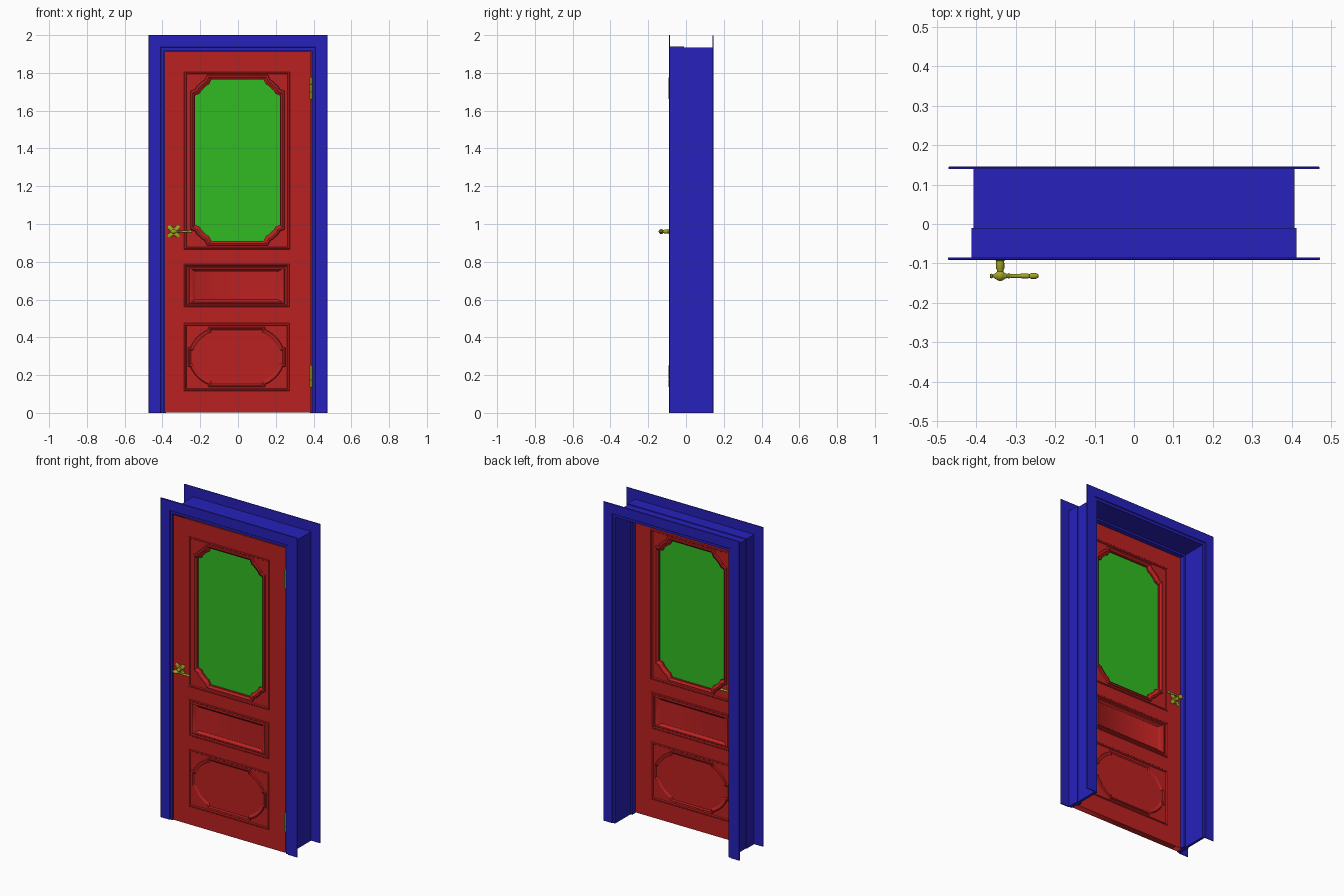
import bpy, bmesh, math
from mathutils import Matrix, Vector

if "Cube" in bpy.data.objects:
    bpy.data.objects.remove(bpy.data.objects["Cube"])

FRONT, BACK = -0.083, -0.043          # door leaf faces
MID = (FRONT + BACK) / 2


def material(name, rgb):
    m = bpy.data.materials.new(name)
    m.diffuse_color = (*rgb, 1)
    m.use_nodes = True
    m.node_tree.nodes["Principled BSDF"].inputs["Base Color"].default_value = m.diffuse_color
    return m


BLUE = material("frame_paint", (0.02, 0.015, 0.5))
RED = material("door_paint", (0.5, 0.015, 0.015))
GREEN = material("glass_green", (0.03, 0.5, 0.015))
BRASS = material("brass", (0.36, 0.38, 0.02))


def add(name, mesh, mat, smooth=None):
    ob = bpy.data.objects.new(name, mesh)
    bpy.context.collection.objects.link(ob)
    mesh.materials.clear()
    mesh.materials.append(mat)
    if smooth:
        bpy.ops.object.select_all(action='DESELECT')
        ob.select_set(True)
        bpy.context.view_layer.objects.active = ob
        bpy.ops.object.shade_smooth_by_angle(angle=math.radians(smooth))
    return ob


def finish(name, bm, mat, smooth=None, recalc=True):
    bmesh.ops.remove_doubles(bm, verts=bm.verts, dist=1e-5)
    if recalc:
        bmesh.ops.recalc_face_normals(bm, faces=bm.faces)
    me = bpy.data.meshes.new(name)
    bm.to_mesh(me)
    bm.free()
    return add(name, me, mat, smooth)


def u_sweep(name, profile, mat, w=0.392, h=1.919):
    """Sweep a closed (offset, y) profile up, across and down the opening."""
    bm = bmesh.new()
    rings = []
    for sx, top in ((-1, 0), (-1, 1), (1, 1), (1, 0)):
        rings.append([bm.verts.new((sx * (w + d), y, (h + d) * top)) for d, y in profile])
    n = len(profile)
    for a, b in zip(rings, rings[1:]):
        for i in range(n):
            bm.faces.new((a[i], a[(i + 1) % n], b[(i + 1) % n], b[i]))
    bm.faces.new(rings[0])
    bm.faces.new(rings[-1])
    finish(name, bm, mat)


def loop(x0, x1, z0, z1, c):
    """Counter-clockwise outline with corner offsets c (vertical to horizontal side)."""
    r = c[::-1]
    return ([(x0 + u, z0 + v) for u, v in c] + [(x1 - u, z0 + v) for u, v in r] +
            [(x1 - u, z1 - v) for u, v in c] + [(x0 + u, z1 - v) for u, v in r])


def inset(b, dx, dz=None):
    dz = dx if dz is None else dz
    return b[0] + dx, b[1] - dx, b[2] + dz, b[3] - dz


def slab(name, outlines, y, thick, mat):
    """Flat plate with holes, from a filled 2D curve."""
    cu = bpy.data.curves.new(name, 'CURVE')
    cu.dimensions, cu.fill_mode, cu.extrude = '2D', 'BOTH', thick / 2
    for pts in outlines:
        s = cu.splines.new('POLY')
        s.points.add(len(pts) - 1)
        for p, (x, z) in zip(s.points, pts):
            p.co = (x, z, 0, 1)
        s.use_cyclic_u = True
    tmp = bpy.data.objects.new("tmp", cu)
    bpy.context.collection.objects.link(tmp)
    bpy.context.view_layer.update()
    me = bpy.data.meshes.new_from_object(tmp.evaluated_get(bpy.context.evaluated_depsgraph_get()))
    bpy.data.objects.remove(tmp)
    me.transform(Matrix.Translation((0, y, 0)) @ Matrix.Rotation(math.pi / 2, 4, 'X'))
    me.name = name
    return add(name, me, mat)


def relief(name, loops, mat, fill=True, smooth=30):
    """Nested outlines (points, height above the leaf) on both door faces."""
    bm = bmesh.new()
    for side in (0, 1):
        rings = [[bm.verts.new((x, BACK + h if side else FRONT - h, z)) for x, z in pts]
                 for pts, h in loops]
        faces = []
        for a, b in zip(rings, rings[1:]):
            for i in range(len(a)):
                j = (i + 1) % len(a)
                faces.append(bm.faces.new((a[i], a[j], b[j], b[i])))
        if fill:
            faces.append(bm.faces.new(rings[-1]))
        if side:
            bmesh.ops.reverse_faces(bm, faces=faces)
    finish(name, bm, mat, smooth, recalc=False)


def lathe(name, profile, origin, axis, mat, seg=20):
    """Turn a (distance, radius) profile around an axis."""
    rot = Vector((0, 0, 1)).rotation_difference(Vector(axis)).to_matrix().to_4x4()
    bm = bmesh.new()
    rings = []
    for t, r in profile:
        rings.append([bm.verts.new((r * math.cos(2 * math.pi * k / seg),
                                    r * math.sin(2 * math.pi * k / seg), t)) for k in range(seg)])
    for a, b in zip(rings, rings[1:]):
        for k in range(seg):
            bm.faces.new((a[k], a[(k + 1) % seg], b[(k + 1) % seg], b[k]))
    bm.faces.new(rings[0])
    bm.faces.new(rings[-1])
    bmesh.ops.transform(bm, matrix=Matrix.Translation(origin) @ rot, verts=bm.verts)
    finish(name, bm, mat, 40)


# Frame: jamb lining with door stop, plus the casings on both wall faces
u_sweep("jamb", [(0, -0.086), (0, -0.041), (-0.012, -0.041), (-0.012, -0.01), (0, -0.01),
                 (0, 0.141), (0.016, 0.141), (0.016, -0.01), (0.021, -0.01), (0.021, -0.086)], BLUE)
u_sweep("front_casing", [(0.016, -0.085), (0.016, -0.088), (0.019, -0.091), (0.079, -0.091),
                         (0.081, -0.089), (0.081, -0.085)], BLUE)
u_sweep("back_casing", [(0.016, 0.140), (0.016, 0.143), (0.019, 0.146), (0.077, 0.146),
                        (0.079, 0.144), (0.079, 0.140)], BLUE)

# Door leaf with three panel holes
SHARP = [(0, 0)] * 8
SCALLOP = [(0, .085), (.012, .08), (.025, .075), (.032, .06),
           (.062, .032), (.074, .026), (.08, .014), (.087, 0)]
PANE = (-0.227, 0.222, 0.91, 1.765)
UPPER = (-0.285, 0.275, 0.866, 1.806)
MIDDLE = (-0.286, 0.272, 0.56, 0.788)
LOWER = (-0.286, 0.272, 0.116, 0.475)
slab("door_leaf", [loop(-0.39, 0.387, 0.003, 1.912, [(0, 0)])] +
     [loop(*b, [(0, 0)]) for b in (UPPER, MIDDLE, LOWER)], MID, BACK - FRONT, RED)


def bead(b):
    return [(loop(*inset(b, d), SHARP), h) for d, h in
            ((0, 0), (0.003, 0.003), (0.009, 0.003), (0.013, -0.003))]


# Glazed upper panel with scalloped moulding
relief("upper_panel_moulding", bead(UPPER) +
       [(loop(*inset(PANE, -e), SCALLOP), h) for e, h in
        ((0.024, -0.003), (0.021, 0.003), (0.014, 0.005), (0.008, 0.001), (0.004, -0.006),
         (0, -0.008), (0, -0.019))], RED, fill=False)
slab("glass", [loop(*inset(PANE, -0.003), SCALLOP)], MID, 0.006, GREEN)

# Recessed middle panel
relief("middle_panel", bead(MIDDLE) +
       [(loop(*inset(MIDDLE, dx, dz), SHARP), h) for dx, dz, h in
        ((0.022, 0.018, -0.003), (0.028, 0.022, 0.003), (0.038, 0.028, 0.001),
         (0.056, 0.036, -0.011), (0.062, 0.041, -0.014))], RED)

# Lower panel with a raised field and cut corners
CUT = [(0, .11), (.016, .106), (.022, .09), (.042, .062),
       (.062, .042), (.09, .022), (.106, .016), (.11, 0)]
relief("lower_panel", bead(LOWER) +
       [(loop(*inset(LOWER, d), CUT), h) for d, h in
        ((0.02, -0.003), (0.023, 0.002), (0.029, 0.002), (0.036, -0.004))], RED)

# Handles on both faces: lobed plate, neck and turned lever
HX, HZ = -0.34, 0.96


def lobes(s):
    return [(HX + s * r * math.cos(a), HZ + s * r * math.sin(a))
            for a in (math.tau * k / 48 for k in range(48))
            for r in (0.031 - 0.011 * math.cos(4 * a),)]


relief("handle_plate", [(lobes(1), 0), (lobes(1), 0.003), (lobes(0.85), 0.006),
                        (lobes(0.5), 0.007)], BRASS)
NECK = [(0, .013), (.008, .013), (.011, .010), (.016, .0105), (.03, .0105), (.034, .008),
        (.038, .008), (.042, .012), (.049, .0135), (.056, .011), (.060, .006), (.062, .001)]
LEVER = [(-.026, .001), (-.025, .005), (-.021, .006), (-.018, .003), (-.013, .007), (-.006, .011),
         (0, .012), (.007, .011), (.013, .007), (.018, .005), (.022, .007), (.027, .0045),
         (.05, .0055), (.07, .0068), (.074, .0045), (.078, .007), (.09, .0075), (.096, .005),
         (.098, .001)]
for side, face, sy in (("front", FRONT, -1), ("back", BACK, 1)):
    lathe(side + "_handle_neck", NECK, (HX, face, HZ), (0, sy, 0), BRASS)
    lathe(side + "_handle_lever", LEVER, (HX, face + sy * 0.049, HZ), (1, 0, 0), BRASS)

# Hinges on the right edge
for name, z in (("upper_hinge", 1.66), ("lower_hinge", 0.135)):
    lathe(name, [(0, .003), (.003, .0065), (.04, .0065), (.041, .0055), (.042, .0065),
                 (.078, .0065), (.079, .0055), (.08, .0065), (.115, .0065), (.118, .003)],
          (0.387, FRONT - 0.002, z), (0, 0, 1), BRASS, 12)
